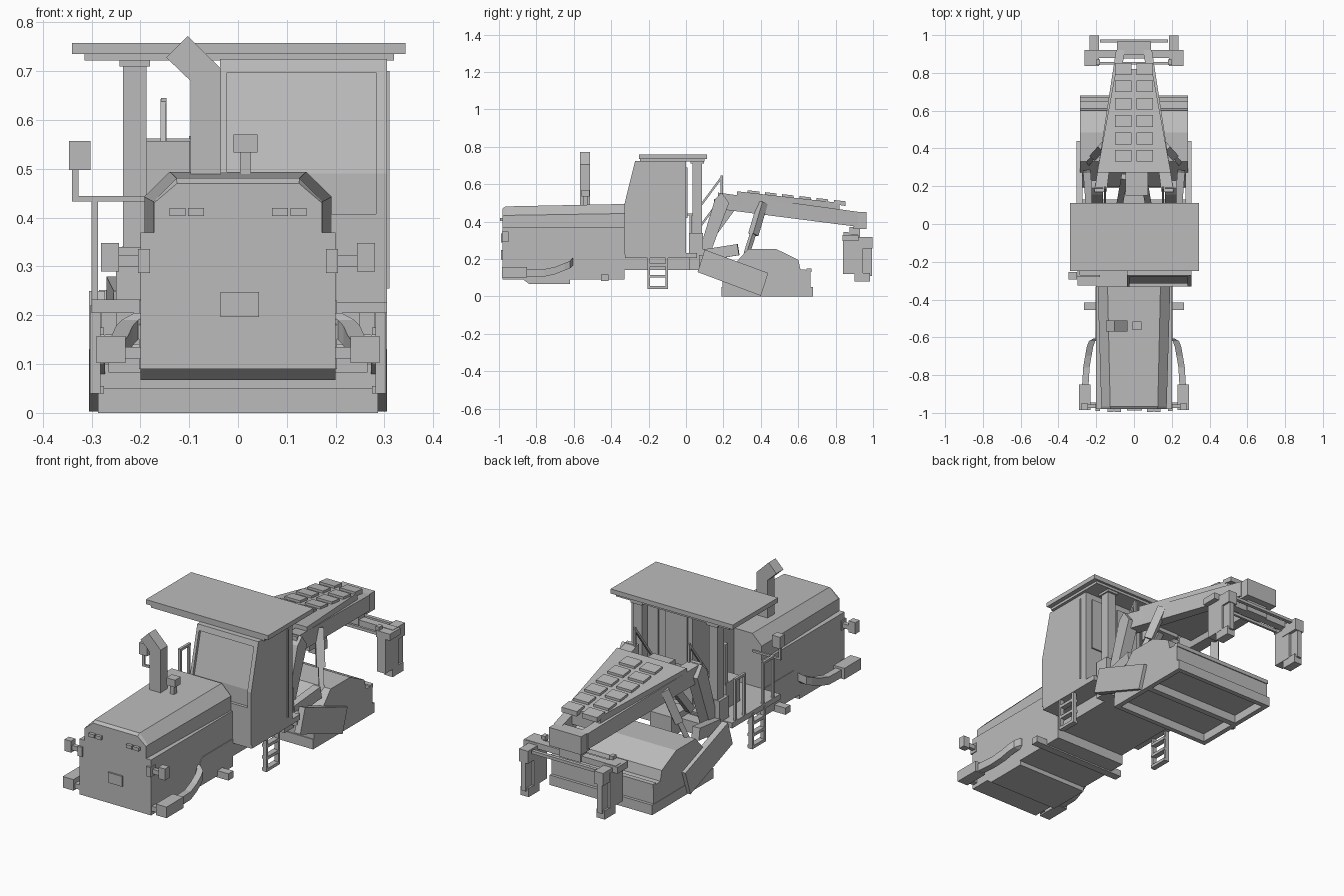
import bpy, bmesh, math
from mathutils import Vector

grey = bpy.data.materials.new("machine grey")
grey.diffuse_color = (0.5, 0.5, 0.5, 1)


def loft(name, rings, mirror=False):
    """Skin a row of equal-sized point rings and cap both ends."""
    bm = bmesh.new()
    rows = [[bm.verts.new(p) for p in r] for r in rings]
    n = len(rows[0])
    for a, b in zip(rows, rows[1:]):
        for i in range(n):
            bm.faces.new((a[i], a[(i + 1) % n], b[(i + 1) % n], b[i]))
    bm.faces.new(rows[0])
    bm.faces.new(rows[-1])
    bmesh.ops.recalc_face_normals(bm, faces=bm.faces)
    me = bpy.data.meshes.new(name)
    bm.to_mesh(me)
    bm.free()
    me.materials.append(grey)
    ob = bpy.data.objects.new(name, me)
    bpy.context.collection.objects.link(ob)
    if mirror:
        ob.modifiers.new("Mirror", 'MIRROR').use_mirror_merge = False
    return ob


def side(name, pts, x0, x1, mirror=False):
    """Side profile (y, z) extruded across x."""
    return loft(name, [[(x, y, z) for y, z in pts] for x in (x0, x1)], mirror)


def front(name, pts, y0, y1, mirror=False):
    """Front profile (x, z) extruded along y."""
    return loft(name, [[(x, y, z) for x, z in pts] for y in (y0, y1)], mirror)


def box(name, x0, x1, y0, y1, z0, z1, mirror=False):
    return side(name, [(y0, z0), (y1, z0), (y1, z1), (y0, z1)], x0, x1, mirror)


def bar(name, a, b, w, h, mirror=False):
    """Square bar from a to b."""
    a, b = Vector(a), Vector(b)
    q = (b - a).to_track_quat('Z', 'X')
    c = [q @ Vector((i * w / 2, j * h / 2, 0)) for i, j in ((-1, -1), (1, -1), (1, 1), (-1, 1))]
    return loft(name, [[p + v for v in c] for p in (a, b)], mirror)


def rect_xz(x0, x1, y, z0, z1):
    return [(x0, y, z0), (x1, y, z0), (x1, y, z1), (x0, y, z1)]


# Engine body and tapered hood
box("engine_body", -0.2, 0.2, -0.98, -0.33, 0.09, 0.37)
side("belly", [(-0.87, 0.09), (-0.84, 0.067), (-0.62, 0.067), (-0.62, 0.09)], -0.2, 0.2)
half = lambda y, w, wt, zs, zt: [(x, y, z) for x, z in (
    (-w, 0.36), (-w, zs), (-wt, zt), (wt, zt), (w, zs), (w, 0.36))]
loft("hood", [half(-0.98, 0.172, 0.125, 0.43, 0.47), half(-0.965, 0.173, 0.126, 0.433, 0.481),
              half(-0.33, 0.192, 0.14, 0.443, 0.494)])
side("body_skirt", [(-0.62, 0.09), (-0.62, 0.18), (-0.57, 0.23), (-0.33, 0.23), (-0.33, 0.09)], -0.203, 0.203)
box("cross_bar", -0.265, 0.265, -0.455, -0.415, 0.083, 0.117)

# Front details
for i, x in enumerate((0.07, 0.108)):
    box(f"hood_light_{i}", x, x + 0.032, -0.995, -0.97, 0.403, 0.42, True)
box("front_plate", -0.036, 0.043, -0.988, -0.97, 0.196, 0.248)
box("lamp_bracket", 0.18, 0.205, -0.99, -0.95, 0.287, 0.336, True)
box("lamp_rod", 0.2, 0.248, -0.975, -0.955, 0.3, 0.323, True)
box("lamp", 0.244, 0.281, -0.985, -0.95, 0.29, 0.348, True)
box("front_weight", 0.23, 0.29, -0.985, -0.85, 0.102, 0.158, True)
box("weight_link", 0.19, 0.24, -0.975, -0.945, 0.11, 0.135, True)
path = [(-0.86, 0.258, 0.127), (-0.76, 0.252, 0.125), (-0.70, 0.242, 0.138),
        (-0.65, 0.233, 0.158), (-0.62, 0.222, 0.17), (-0.605, 0.195, 0.185)]
loft("bumper_arm", [rect_xz(x - 0.017, x + 0.017, y, z - 0.02, z + 0.02) for y, x, z in path], True)

# Exhaust and intake
front("exhaust", [(-0.097, 0.47), (-0.035, 0.47), (-0.035, 0.705), (-0.103, 0.772),
                  (-0.147, 0.728), (-0.097, 0.68)], -0.568, -0.512)
box("intake_stem", 0.004, 0.027, -0.55, -0.525, 0.48, 0.54)
box("intake_cap", -0.009, 0.04, -0.56, -0.515, 0.533, 0.57)

# Platform and chassis
box("platform", -0.3, 0.305, -0.325, 0.06, 0.205, 0.232)
box("chassis", -0.2, 0.2, -0.35, 0.07, 0.14, 0.225)
for i, y in enumerate((-0.205, -0.11)):
    box(f"ladder_rail_{i}", 0.282, 0.303, y, y + 0.013, 0.04, 0.22, True)
for i, z in enumerate((0.04, 0.1, 0.16)):
    box(f"ladder_rung_{i}", 0.275, 0.303, -0.2, -0.1, z, z + 0.015, True)

# Cab with recessed windscreen
cab = [(-0.33, 0.225), (-0.33, 0.49), (-0.272, 0.725), (0.0, 0.725), (0.0, 0.225)]
glass = [(-0.315, 0.225), (-0.315, 0.49), (-0.257, 0.725), (0.0, 0.725), (0.0, 0.225)]
side("cab_left_wall", cab, -0.037, -0.023)
side("cab_right_wall", cab, 0.283, 0.305)
side("cab_windscreen", glass, -0.023, 0.283)
box("cab_lower_panel", -0.03, 0.29, -0.33, -0.3, 0.225, 0.408)
side("cab_header", [(-0.279, 0.697), (-0.272, 0.725), (-0.2, 0.725), (-0.2, 0.697)], -0.03, 0.29)
box("door_rail", 0.305, 0.31, -0.043, -0.036, 0.255, 0.7)
for i, x in enumerate((-0.01, 0.15)):
    box(f"cab_rear_panel_{i}", x, x + 0.12, 0.0, 0.008, 0.42, 0.69)

# Canopy and its posts
box("roof", -0.34, 0.343, -0.25, 0.112, 0.735, 0.758)
box("roof_lining", -0.314, 0.32, -0.245, 0.1, 0.722, 0.737)
box("canopy_post", 0.187, 0.236, 0.035, 0.085, 0.2, 0.725, True)
box("post_cap", 0.18, 0.243, 0.025, 0.095, 0.71, 0.725, True)
box("post_foot", 0.17, 0.25, 0.015, 0.09, 0.14, 0.34, True)
box("seat_base", -0.19, -0.1, -0.16, -0.05, 0.23, 0.36)
box("seat_back", -0.187, -0.098, -0.07, -0.045, 0.35, 0.557)

# Left handrails and mirror
for i, y in enumerate((-0.28, -0.2, -0.05, 0.02)):
    box(f"handrail_post_{i}", -0.3, -0.287, y, y + 0.012, 0.23, 0.442)
for i, y in enumerate((-0.28, -0.05)):
    box(f"handrail_top_{i}", -0.3, -0.287, y, y + 0.085, 0.432, 0.444)
box("mirror_arm", -0.34, -0.18, -0.28, -0.27, 0.433, 0.444)
box("mirror_stem", -0.34, -0.327, -0.28, -0.27, 0.44, 0.55)
box("mirror", -0.346, -0.302, -0.295, -0.255, 0.498, 0.557)

# Rear guard rails
box("guard_post", 0.147, 0.158, 0.185, 0.197, 0.5, 0.645, True)
bar("guard_diagonal", (0.153, 0.045, 0.44), (0.153, 0.193, 0.64), 0.011, 0.011, True)
bar("guard_brace", (0.153, 0.05, 0.34), (0.153, 0.17, 0.5), 0.011, 0.011, True)

# Boom: legs, beams, deck and tread tiles
side("boom_leg", [(0.07, 0.15), (0.07, 0.24), (0.155, 0.52), (0.19, 0.555), (0.23, 0.5), (0.1, 0.15)],
     0.165, 0.225, True)
loft("boom_beam", [rect_xz(0.145, 0.21, 0.17, 0.468, 0.555),
                   rect_xz(0.05, 0.095, 0.92, 0.372, 0.452)], True)
loft("boom_deck", [rect_xz(-0.195, 0.195, 0.272, 0.49, 0.562),
                   rect_xz(-0.095, 0.095, 0.82, 0.42, 0.5)])
for i in range(6):
    y = 0.33 + i * 0.092
    zt = 0.562 - (y - 0.272) * 0.113
    side(f"tread_{i}", [(y, zt - 0.01), (y, zt + 0.012), (y + 0.062, zt + 0.005), (y + 0.062, zt - 0.02)],
         0.014, 0.1, True)
box("center_hitch", -0.045, 0.075, 0.15, 0.28, 0.47, 0.52)
box("hitch_block", -0.06, 0.06, 0.06, 0.2, 0.15, 0.25)
bar("center_ram", (0.08, 0.08, 0.25), (0.05, 0.25, 0.48), 0.035, 0.035, True)
bar("lift_barrel", (0.21, 0.36, 0.33), (0.165, 0.41, 0.5), 0.04, 0.04, True)
bar("lift_rod", (0.24, 0.325, 0.23), (0.21, 0.36, 0.34), 0.024, 0.024, True)

# Milling box: frame open below, stepped hood, swing arms
box("mill_side", 0.262, 0.287, 0.19, 0.68, 0.0, 0.05, True)
for i, (a, b) in enumerate(((0.19, 0.215), (0.42, 0.45), (0.655, 0.68))):
    box(f"mill_cross_{i}", -0.27, 0.27, a, b, 0.0, 0.05)
side("mill_hood", [(0.195, 0.042), (0.195, 0.1), (0.33, 0.252), (0.485, 0.252), (0.6, 0.195),
                   (0.612, 0.145), (0.665, 0.14), (0.665, 0.042)], -0.285, 0.287)
box("mill_step_lip", -0.285, 0.287, 0.645, 0.67, 0.13, 0.15)
side("swing_arm", [(0.1, 0.25), (0.44, 0.125), (0.4, 0.003), (0.062, 0.13)], 0.272, 0.305, True)
bar("arm_pivot", (-0.28, 0.1, 0.19), (0.28, 0.1, 0.19), 0.06, 0.06)
bar("arm_stay", (0.235, 0.09, 0.22), (0.25, 0.28, 0.25), 0.06, 0.04, True)

# Rear tool carrier
box("carrier_head", -0.09, 0.09, 0.895, 0.965, 0.36, 0.452)
box("carrier_neck", -0.06, 0.06, 0.875, 0.93, 0.3, 0.37)
box("carrier_bar", -0.25, 0.25, 0.88, 0.92, 0.3, 0.33)
box("carrier_rod_front", -0.22, 0.22, 0.845, 0.857, 0.3, 0.315)
box("carrier_rod_rear", -0.18, 0.18, 0.96, 0.978, 0.3, 0.315)
box("carrier_plate", 0.185, 0.263, 0.837, 0.922, 0.295, 0.328, True)
box("carrier_ear", 0.18, 0.2, 0.842, 0.87, 0.32, 0.345, True)
box("carrier_box", 0.188, 0.236, 0.84, 0.945, 0.12, 0.3, True)
box("carrier_outer", 0.185, 0.235, 0.9, 0.998, 0.255, 0.318, True)
box("carrier_back", 0.2, 0.226, 0.94, 0.995, 0.11, 0.26, True)
box("carrier_foot", 0.19, 0.235, 0.9, 0.985, 0.08, 0.125, True)
